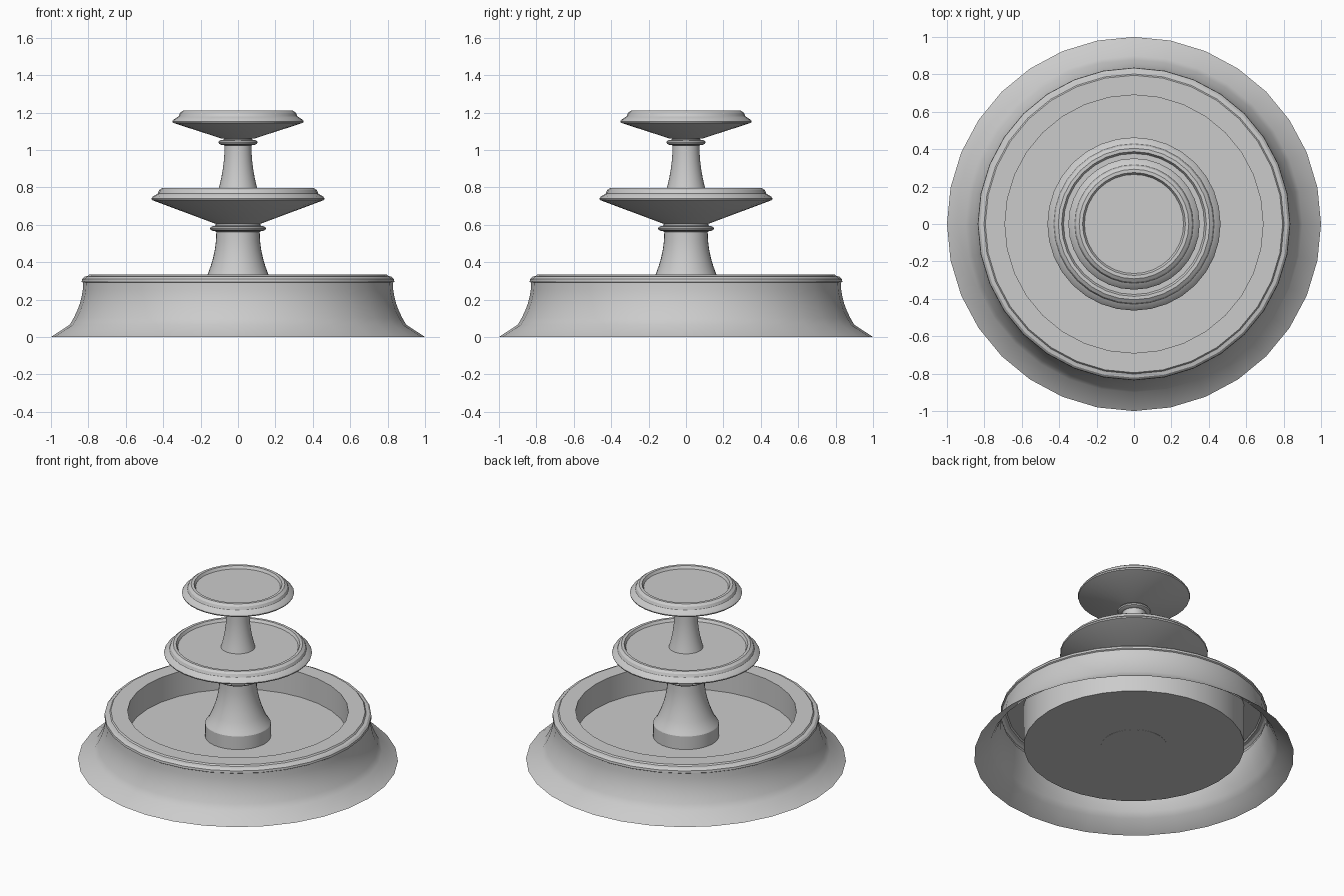
import bpy, bmesh, math

cube = bpy.data.objects.get("Cube")
if cube:
    bpy.data.objects.remove(cube)

stone = bpy.data.materials.new("grey_stone")
stone.use_nodes = True
GREY = (0.6, 0.6, 0.6, 1)
stone.diffuse_color = GREY
stone.node_tree.nodes["Principled BSDF"].inputs["Base Color"].default_value = GREY


def lathe(name, profile, sides=32):
    """Spin a (radius, height) profile around z; radius 0 ends close with a fan."""
    bm = bmesh.new()
    verts = [bm.verts.new((r, 0, z)) for r, z in profile]
    edges = [bm.edges.new(pair) for pair in zip(verts, verts[1:])]
    bmesh.ops.spin(bm, geom=verts + edges, cent=(0, 0, 0), axis=(0, 0, 1),
                   angle=math.tau, steps=sides, use_duplicate=False)
    bmesh.ops.remove_doubles(bm, verts=bm.verts, dist=0.0005)
    bmesh.ops.dissolve_degenerate(bm, edges=bm.edges, dist=0.0001)
    bmesh.ops.recalc_face_normals(bm, faces=bm.faces)
    mesh = bpy.data.meshes.new(name)
    bm.to_mesh(mesh)
    bm.free()
    mesh.materials.append(stone)
    obj = bpy.data.objects.new(name, mesh)
    bpy.context.collection.objects.link(obj)
    bpy.ops.object.select_all(action="DESELECT")
    obj.select_set(True)
    bpy.context.view_layer.objects.active = obj
    bpy.ops.object.shade_smooth_by_angle(angle=math.radians(30))
    return obj


def flare(r0, z0, r1, z1, steps=6):
    """Concave sweep that narrows from (r0, z0) and ends upright at (r1, z1)."""
    pts = []
    for i in range(steps + 1):
        t = i / steps
        pts.append((r1 + (r0 - r1) * (1 - t) ** 2, z0 + (z1 - z0) * t))
    return pts


def bead(r, z, bulge, height, steps=6):
    """Half-round moulding standing out from radius r."""
    return [(r + bulge * math.sin(math.pi * i / steps),
             z - height / 2 * math.cos(math.pi * i / steps)) for i in range(steps + 1)]


# Basin: ground skirt, curved wall, moulded rim, inner wall and floor
lathe("basin",
      [(1, 0)] + flare(0.9, 0.065, 0.828, 0.29)
      + [(0.836, 0.295), (0.834, 0.31), (0.822, 0.322), (0.802, 0.326), (0.795, 0.335),
         (0.69, 0.335), (0.69, 0.07), (0, 0.07)])
lathe("basin_water", [(0.69, 0.165), (0, 0.165)])

# Lower pedestal with a plinth and neck ring
lathe("lower_pedestal",
      [(0, 0.069), (0.206, 0.069), (0.206, 0.255), (0.2, 0.265)]
      + flare(0.185, 0.285, 0.116, 0.56) + bead(0.12, 0.58, 0.03, 0.03)
      + [(0.118, 0.61), (0, 0.61)])

# Upper pedestal
lathe("upper_pedestal",
      flare(0.11, 0.77, 0.072, 1.02) + bead(0.075, 1.04, 0.03, 0.03)
      + [(0.075, 1.065), (0, 1.065)])


# Bowls: shallow cone underside, rounded lip, stepped rim and water surface
def bowl(name, foot, radius, bottom, top):
    lip = top - 0.065
    lathe(name, [(0, bottom), (foot, bottom), (radius, lip), (radius + 0.003, lip + 0.008),
                 (radius - 0.004, lip + 0.018), (radius - 0.03, lip + 0.034),
                 (radius - 0.038, lip + 0.053), (radius - 0.055, top),
                 (radius - 0.073, top), (radius - 0.083, top - 0.018), (0, top - 0.018)])


bowl("middle_bowl", 0.12, 0.46, 0.605, 0.797)
bowl("top_bowl", 0.085, 0.348, 1.06, 1.21)
